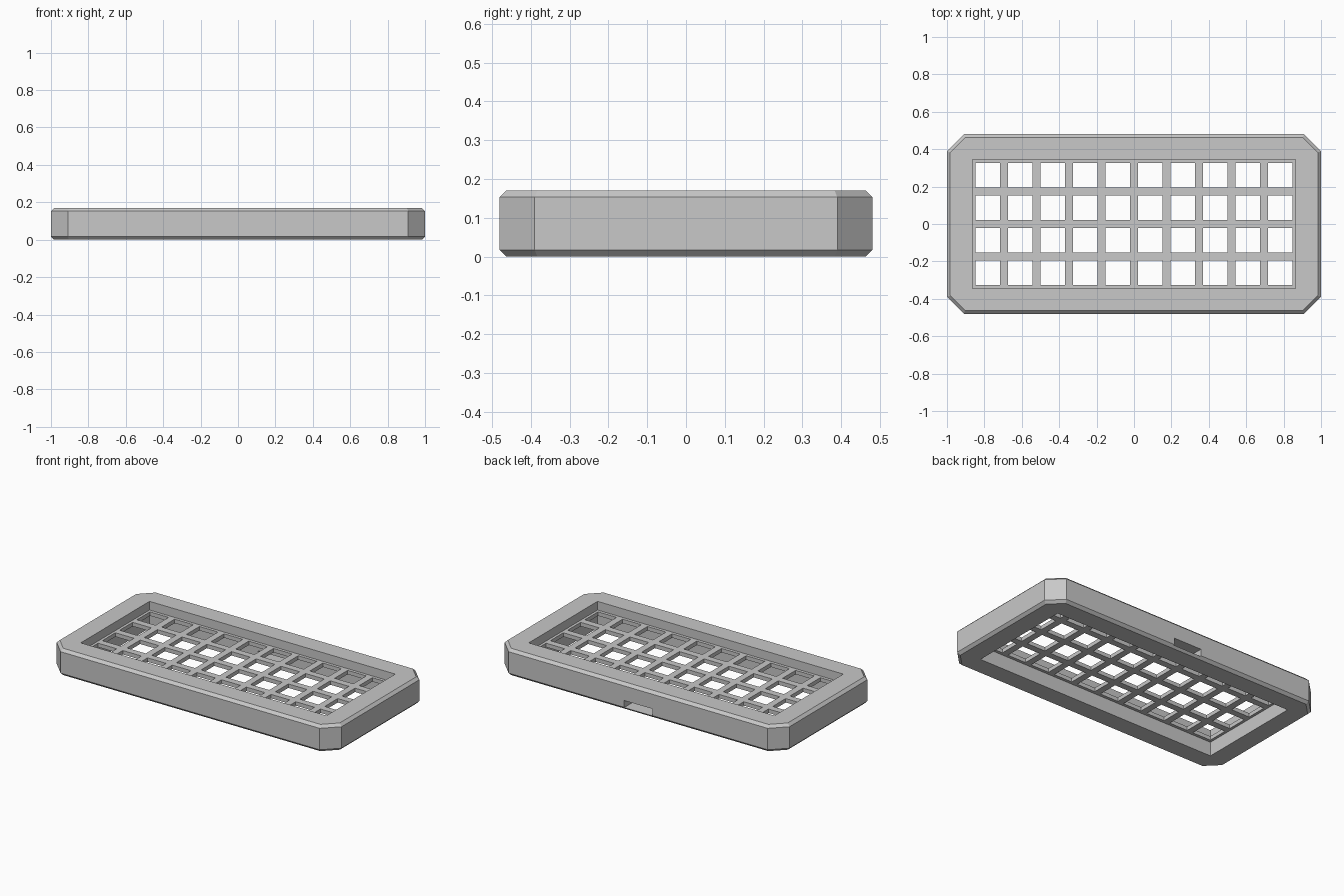
import bpy
import bmesh
from math import tan, radians

cube = bpy.data.objects.get("Cube")
if cube:
    bpy.data.objects.remove(cube, do_unlink=True)

# Overall sizes
HALF_X, HALF_Y, HEIGHT = 1.0, 0.48, 0.17
CORNER, EDGE = 0.09, 0.017
OPEN_X, OPEN_Y = 0.863, 0.345
PLATE_LOW, PLATE_HIGH = 0.09, 0.115
COLUMNS, ROWS, PITCH, HOLE = 10, 4, 0.1735, 0.131

grey = bpy.data.materials.new("plain grey")
grey.use_nodes = True
colour = (0.58, 0.58, 0.58, 1)
grey.diffuse_color = colour
grey.node_tree.nodes["Principled BSDF"].inputs["Base Color"].default_value = colour


def make_object(name, bm):
    bmesh.ops.recalc_face_normals(bm, faces=bm.faces)
    mesh = bpy.data.meshes.new(name)
    bm.to_mesh(mesh)
    bm.free()
    mesh.materials.append(grey)
    obj = bpy.data.objects.new(name, mesh)
    bpy.context.collection.objects.link(obj)
    return obj


def make_box(name, low, high):
    bm = bmesh.new()
    bmesh.ops.create_cube(bm, size=1)
    for v in bm.verts:
        v.co = [(a + b) / 2 + c * (b - a) for a, b, c in zip(low, high, v.co)]
    return make_object(name, bm)


def octagon(bm, inset, z):
    x, y = HALF_X - inset, HALF_Y - inset
    shift = inset * tan(radians(22.5))
    cx, cy = HALF_X - CORNER - shift, HALF_Y - CORNER - shift
    points = [(x, -cy), (x, cy), (cx, y), (-cx, y),
              (-x, cy), (-x, -cy), (-cx, -y), (cx, -y)]
    return [bm.verts.new((px, py, z)) for px, py in points]


def cut(obj, cutter):
    mod = obj.modifiers.new("cut", 'BOOLEAN')
    mod.object = cutter
    mod.solver = 'EXACT'
    cutter.hide_render = True
    bpy.context.view_layer.objects.active = obj
    bpy.ops.object.modifier_apply(modifier=mod.name)
    bpy.data.objects.remove(cutter, do_unlink=True)


# Case frame: eight-sided block with chamfered rims
bm = bmesh.new()
rings = [octagon(bm, i, z) for i, z in
         ((EDGE, 0), (0, EDGE), (0, HEIGHT - EDGE), (EDGE, HEIGHT))]
for lower, upper in zip(rings, rings[1:]):
    for i in range(8):
        j = (i + 1) % 8
        bm.faces.new((lower[i], lower[j], upper[j], upper[i]))
bm.faces.new(rings[0])
bm.faces.new(rings[-1])
frame = make_object("case_frame", bm)

# Main opening, then the cable slot in the back wall
cut(frame, make_box("opening_cutter", (-OPEN_X, -OPEN_Y, -1), (OPEN_X, OPEN_Y, 1)))
cut(frame, make_box("slot_cutter", (-0.1, OPEN_Y - 0.05, 0.014), (0.1, 1, 0.06)))


# Key plate: grid of bars around square holes
def grid_lines(count, half):
    lines = [-half]
    for i in range(count):
        centre = (i - (count - 1) / 2) * PITCH
        lines += [centre - HOLE / 2, centre + HOLE / 2]
    return lines + [half]


xs, ys = grid_lines(COLUMNS, OPEN_X), grid_lines(ROWS, OPEN_Y)
bm = bmesh.new()
verts = [[bm.verts.new((x, y, PLATE_LOW)) for y in ys] for x in xs]
for i in range(len(xs) - 1):
    for j in range(len(ys) - 1):
        if i % 2 and j % 2:
            continue
        bm.faces.new((verts[i][j], verts[i + 1][j],
                      verts[i + 1][j + 1], verts[i][j + 1]))
extruded = bmesh.ops.extrude_face_region(bm, geom=bm.faces[:], use_keep_orig=True)
top = [g for g in extruded["geom"] if isinstance(g, bmesh.types.BMVert)]
bmesh.ops.translate(bm, verts=top, vec=(0, 0, PLATE_HIGH - PLATE_LOW))
make_object("key_plate", bm)
